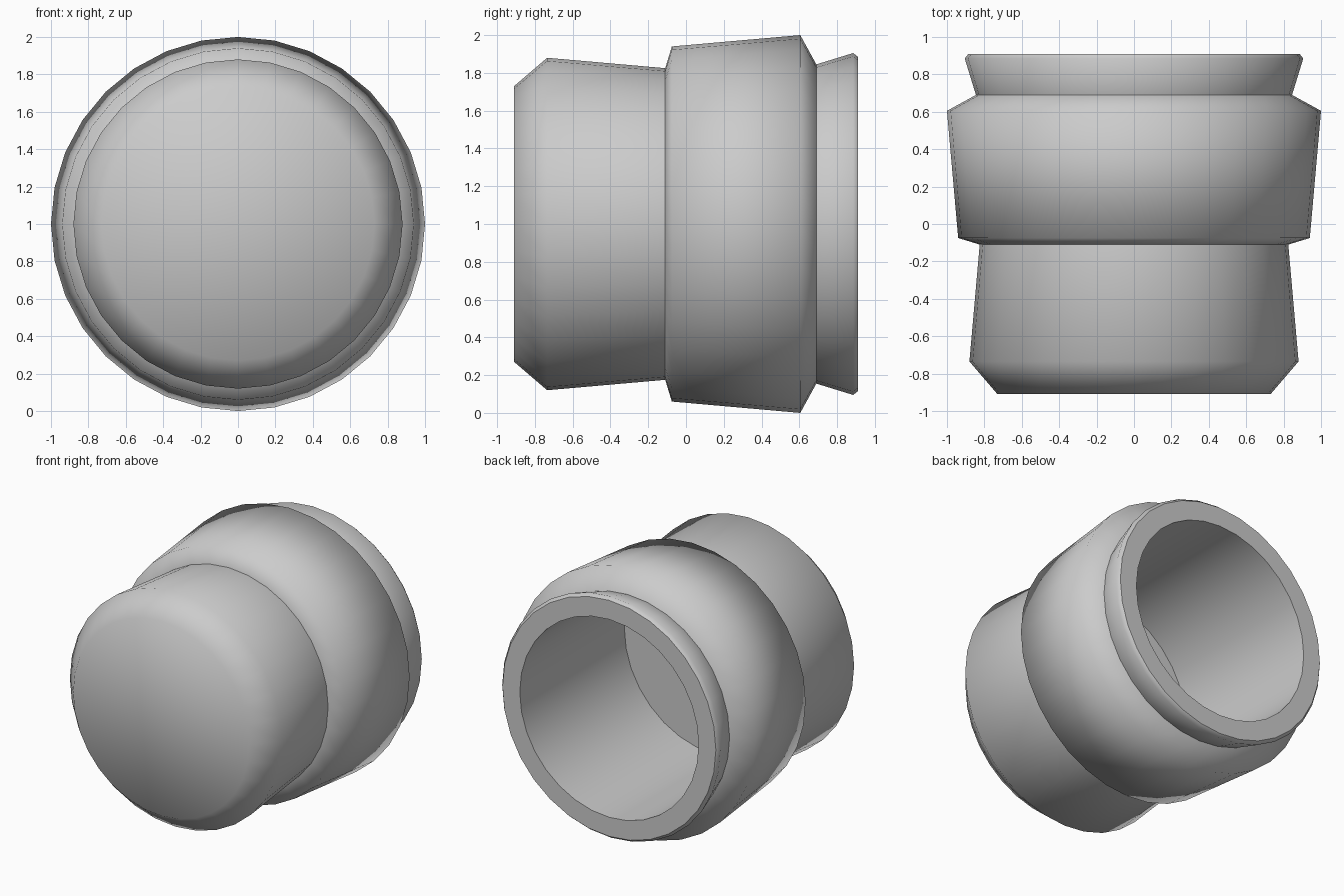
import bpy, bmesh
from math import sin, cos, pi

if "Cube" in bpy.data.objects:
    bpy.data.objects.remove(bpy.data.objects["Cube"])

SIDES = 32
CENTRE_Z = 1.0

# (radius, y, sharp ring) from the closed front, over the outside, into the bore
PROFILE = [
    (0.73, -0.91, False),    # front cap edge
    (0.88, -0.735, False),   # chamfer
    (0.825, -0.11, True),    # neck in front of the band
    (0.94, -0.075, False),   # wide band
    (1.00, 0.605, False),
    (0.845, 0.69, True),     # groove behind the band
    (0.905, 0.885, False),   # flared lip
    (0.885, 0.91, True),
    (0.742, 0.91, True),     # rim inner edge
    (0.742, -0.33, True),    # bore floor edge
]


def lathe(name, profile):
    """Revolve a profile about the y axis and cap both ends."""
    bm = bmesh.new()
    rings = []
    for r, y, _ in profile:
        rings.append([bm.verts.new((r * sin(2 * pi * i / SIDES), y,
                                    CENTRE_Z + r * cos(2 * pi * i / SIDES)))
                      for i in range(SIDES)])
    for a, b in zip(rings, rings[1:]):
        for i in range(SIDES):
            j = (i + 1) % SIDES
            bm.faces.new((a[i], a[j], b[j], b[i]))
    bm.faces.new(rings[0])
    bm.faces.new(rings[-1])
    bmesh.ops.recalc_face_normals(bm, faces=bm.faces)
    for f in bm.faces:
        f.smooth = True
    for ring, (_, _, sharp) in zip(rings, profile):
        for i in range(SIDES):
            bm.edges.get((ring[i], ring[(i + 1) % SIDES])).smooth = not sharp
    mesh = bpy.data.meshes.new(name)
    bm.to_mesh(mesh)
    bm.free()
    obj = bpy.data.objects.new(name, mesh)
    bpy.context.collection.objects.link(obj)
    return obj


# Hollow stepped cap, closed at the front and open at the back
lathe("stepped_cap", PROFILE)
